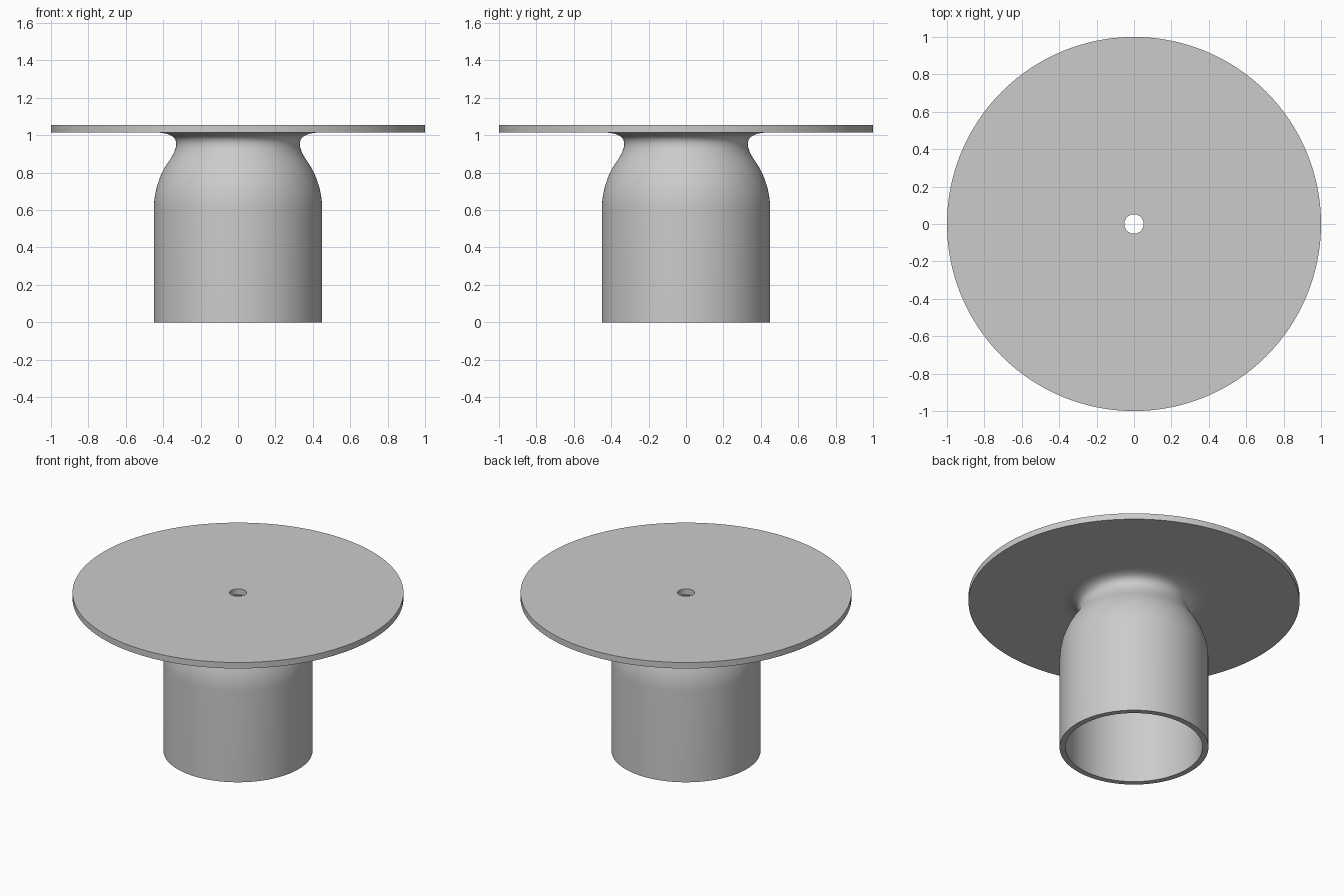
import bpy, bmesh, math

cube = bpy.data.objects.get("Cube")
if cube:
    bpy.data.objects.remove(cube, do_unlink=True)

SEGMENTS = 128
PLATE_TOP, PLATE_BOTTOM = 1.055, 1.015
OUTER, INNER, HOLE = 0.45, 0.414, 0.052
SHOULDER = 0.605   # height where the dome begins

grey = bpy.data.materials.new("plain grey")
grey.use_nodes = True
colour = (0.6, 0.6, 0.6, 1)
grey.diffuse_color = colour
grey.node_tree.nodes["Principled BSDF"].inputs["Base Color"].default_value = colour


def dome(radius, end_angle, steps):
    """Arc from the shoulder up towards the axis, as (radius, height) pairs."""
    angles = [end_angle * i / steps for i in range(steps + 1)]
    return [(radius * math.cos(a), SHOULDER + radius * math.sin(a)) for a in angles]


def bezier(p, steps):
    """Cubic curve without its first point."""
    points = []
    for i in range(1, steps + 1):
        t = i / steps
        w = ((1 - t) ** 3, 3 * t * (1 - t) ** 2, 3 * t * t * (1 - t), t ** 3)
        points.append(tuple(sum(k * q[axis] for k, q in zip(w, p)) for axis in (0, 1)))
    return points


def lathe(name, profile):
    """Revolve a closed profile around the z axis."""
    bm = bmesh.new()
    verts = [bm.verts.new((r, 0, z)) for r, z in profile]
    edges = [bm.edges.new((a, b)) for a, b in zip(verts, verts[1:] + verts[:1])]
    bmesh.ops.spin(bm, geom=verts + edges, cent=(0, 0, 0), axis=(0, 0, 1),
                   angle=math.tau, steps=SEGMENTS, use_merge=True)
    bmesh.ops.remove_doubles(bm, verts=bm.verts, dist=1e-5)
    bmesh.ops.recalc_face_normals(bm, faces=bm.faces)
    mesh = bpy.data.meshes.new(name)
    bm.to_mesh(mesh)
    bm.free()
    obj = bpy.data.objects.new(name, mesh)
    bpy.context.collection.objects.link(obj)
    mesh.materials.append(grey)
    bpy.ops.object.select_all(action="DESELECT")
    obj.select_set(True)
    bpy.context.view_layer.objects.active = obj
    bpy.ops.object.shade_smooth_by_angle(angle=math.radians(30))
    return obj


# Outer wall: straight cylinder, domed shoulder, then a flared neck into the plate
outer = [(OUTER, 0)] + dome(OUTER, math.asin(0.256 / OUTER), 12)
r, z = outer[-1]
neck = bezier([(r, z), (r - 0.057, z + 0.082), (0.30, PLATE_BOTTOM), (0.45, PLATE_BOTTOM)], 20)

# Flange plate with a small centre hole
plate = [(1, PLATE_BOTTOM), (1, PLATE_TOP), (HOLE, PLATE_TOP)]

# Hollow inside: round dome that opens into the hole
inner = dome(INNER, math.acos(HOLE / INNER), 24)[::-1] + [(INNER, 0)]

lathe("flanged_cup", outer + neck + plate + inner)
